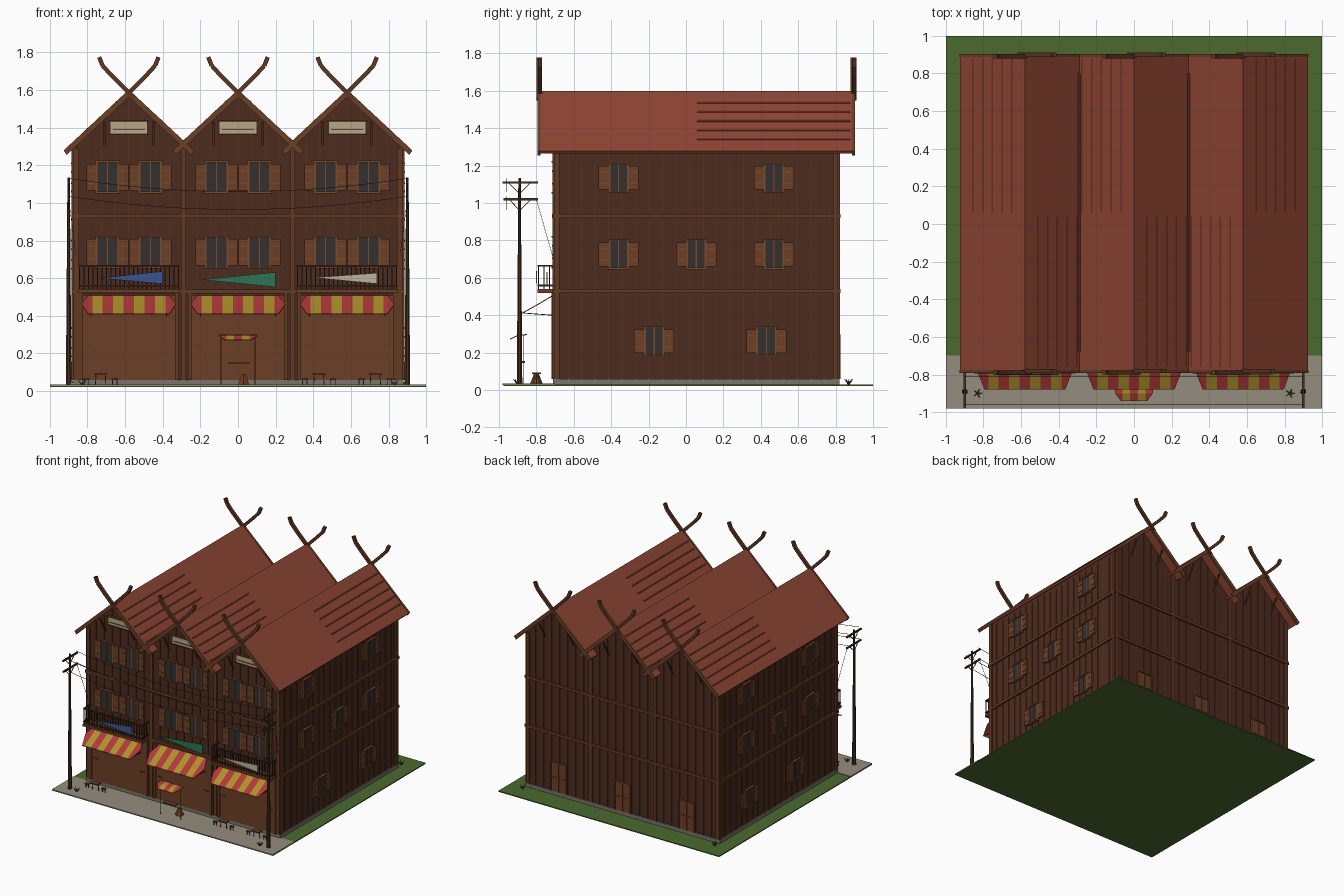
import bpy, bmesh, math
from mathutils import Vector

if "Cube" in bpy.data.objects:
    bpy.data.objects.remove(bpy.data.objects["Cube"])

mats = {}


def material(hexcol):
    if hexcol not in mats:
        m = bpy.data.materials.new("colour_" + hexcol)
        c = [int(hexcol[i:i + 2], 16) / 255 for i in (0, 2, 4)]
        m.diffuse_color = [v / 12.92 if v < 0.04 else ((v + 0.055) / 1.055) ** 2.4 for v in c] + [1]
        m.use_nodes = True
        m.node_tree.nodes["Principled BSDF"].inputs["Base Color"].default_value = m.diffuse_color
        mats[hexcol] = m
    return mats[hexcol]


class Part:
    """Collects simple solids into one named object."""
    def __init__(self, name, col):
        self.name, self.col, self.bm = name, col, bmesh.new()

    def solid(self, a, b):
        va, vb = [self.bm.verts.new(p) for p in a], [self.bm.verts.new(p) for p in b]
        n = len(va)
        self.bm.faces.new(va)
        self.bm.faces.new(vb[::-1])
        for i in range(n):
            self.bm.faces.new((va[i], vb[i], vb[(i + 1) % n], va[(i + 1) % n]))

    def box(self, x0, x1, y0, y1, z0, z1):
        self.solid(*[[(x0, y0, z), (x1, y0, z), (x1, y1, z), (x0, y1, z)] for z in (z0, z1)])

    def prism(self, pts, y0, y1):
        self.solid(*[[(x, y, z) for x, z in pts] for y in (y0, y1)])

    def bar(self, p, q, r0, r1=None, n=4):
        p, q = Vector(p), Vector(q)
        d = (q - p).normalized()
        u = d.cross(Vector((0, 1, 0)) if abs(d.y) < 0.9 else Vector((0, 0, 1))).normalized()
        v = d.cross(u)
        ang = [2 * math.pi * (i + 0.5) / n for i in range(n)]
        self.solid(*[[c + (u * math.cos(t) + v * math.sin(t)) * r for t in ang]
                     for c, r in ((p, r0), (q, r0 if r1 is None else r1))])

    def wall(self, side, u0, u1, o0, o1, z0, z1):
        # box on a wall: u runs along it, o is the distance out of it
        if side == "front":
            self.box(u0, u1, -0.70 - o1, -0.70 - o0, z0, z1)
        elif side == "back":
            self.box(u0, u1, 0.81 + o0, 0.81 + o1, z0, z1)
        elif side == "right":
            self.box(0.87 + o0, 0.87 + o1, u0, u1, z0, z1)
        else:
            self.box(-0.87 - o1, -0.87 - o0, u0, u1, z0, z1)

    def done(self):
        bmesh.ops.recalc_face_normals(self.bm, faces=self.bm.faces)
        me = bpy.data.meshes.new(self.name)
        self.bm.to_mesh(me)
        self.bm.free()
        me.materials.append(material(self.col))
        bpy.context.collection.objects.link(bpy.data.objects.new(self.name, me))


DARK, BROWN, TRIM, ROOF = "4C2B1E", "6C3F26", "643A23", "8E4533"
BAYS = (-0.58, 0, 0.58)
parts = []


def part(name, col):
    p = Part(name, col)
    parts.append(p)
    return p


# ground
part("grass", "4A6A2E").box(-1, 1, -0.975, 1, 0.022, 0.03)
part("pavement", "948C7E").box(-1, 1, -0.98, -0.70, 0.026, 0.034)
part("plinth", "7A746A").box(-0.88, 0.88, -0.71, 0.82, 0.03, 0.06)

# building body with three gables
outline = [(0.87, 0.06), (0.87, 1.30)]
for cx in BAYS[::-1]:
    outline += [(cx, 1.57), (cx - 0.29, 1.30)]
outline += [(-0.87, 0.06)]
part("house_body", DARK).prism(outline, -0.70, 0.81)

# roofs, tile strips, valley gutters
roof, tiles, gutter = part("roofs", ROOF), part("tile_strips", "6A3326"), part("valley_gutters", "4A241B")
for i, cx in enumerate(BAYS):
    for s in (-1, 1):
        roof.prism([(cx, 1.60), (cx + s * 0.345, 1.277), (cx + s * 0.335, 1.264), (cx, 1.575)], -0.78, 0.89)
        back = (s < 0) if i < 2 else (s > 0)
        y0, y1 = (0.06, 0.88) if back else (-0.76, 0.04)
        for k in range(5):
            d = 0.065 + 0.052 * k
            z = 1.60 - d * 0.936
            tiles.prism([(cx + s * d, z - 0.003), (cx + s * d, z + 0.004),
                         (cx + s * (d + 0.008), z - 0.004), (cx + s * (d + 0.008), z - 0.011)], y0, y1)
for x in (-0.29, 0.29):
    gutter.box(x - 0.011, x + 0.011, -0.68, 0.80, 1.31, 1.335)

# bargeboards with crossed horns, eave brackets
barge, horn, bracket = part("bargeboards", BROWN), part("gable_horns", "5E3622"), part("eave_brackets", TRIM)
for cx in BAYS:
    for y, o in ((-0.785, -1), (0.895, 1)):
        for s in (-1, 1):
            yy = y + 0.004 * s
            barge.prism([(cx, 1.602), (cx + s * 0.347, 1.279), (cx + s * 0.33, 1.255), (cx, 1.562)], y - 0.008, y + 0.008)
            path = [(-0.03, 1.555), (0.09, 1.675), (0.14, 1.73), (0.158, 1.775)]
            for (a, za), (b, zb) in zip(path, path[1:]):
                horn.bar((cx + s * a, yy, za), (cx + s * b, yy, zb), 0.016)
    for s in (-1, 1):
        x = cx + s * 0.13
        for yw, ye in ((-0.70, -0.77), (0.81, 0.88)):
            bracket.bar((x, yw, 1.30), (x, ye, 1.43), 0.007)

# posts, floor beams and board battens on all walls
frame, batten = part("posts_and_beams", TRIM), part("wall_battens", "55301F")
for side in ("front", "back", "left", "right"):
    wide = side in ("front", "back")
    a, b = (-0.87, 0.87) if wide else (-0.70, 0.81)
    for z in (0.53, 0.93):
        frame.wall(side, a - 0.012, b + 0.012, 0, 0.016, z - 0.011, z + 0.011)
    for u in ((-0.86, -0.29, 0.29, 0.86) if wide else (-0.69, 0.80)):
        frame.wall(side, u - 0.014, u + 0.014, 0, 0.014, 0.06, 1.29)
    n = 24 if wide else 21
    for i in range(1, n):
        u = a + (b - a) * i / n
        top = 1.27
        if wide:
            top = 1.57 - 0.931 * min(abs(u - c) for c in BAYS) - 0.01
        batten.wall(side, u - 0.004, u + 0.004, 0, 0.005, 0.53 if side == "front" else 0.06, top)

# windows with open shutters
pane, wframe, shutter = part("window_panes", "35302E"), part("window_frames", "7A4A2C"), part("shutters", BROWN)


def window(side, u, z0, w, h, sw):
    pane.wall(side, u - w / 2, u + w / 2, 0, 0.009, z0, z0 + h)
    wframe.wall(side, u - 0.003, u + 0.003, 0, 0.012, z0, z0 + h)
    for z in (z0 - 0.004, z0 + h - 0.004):
        wframe.wall(side, u - w / 2 - 0.006, u + w / 2 + 0.006, 0, 0.018, z, z + 0.009)
    for s in (-1, 1):
        e = u + s * w / 2
        wframe.wall(side, e - 0.005, e + 0.005, 0, 0.015, z0, z0 + h)
        c = e + s * (sw / 2 + 0.002)
        shutter.wall(side, c - sw / 2, c + sw / 2, 0, 0.014, z0 + 0.012, z0 + h - 0.012)
        for k in (0.3, 0.7):
            wframe.wall(side, c - sw * 0.35, c + sw * 0.35, 0, 0.017, z0 + h * k - 0.004, z0 + h * k + 0.004)


for z in (0.655, 1.055):
    for cx in BAYS:
        for s in (-1, 1):
            window("front", cx + s * 0.114, z, 0.115, 0.165, 0.052)
for side in ("left", "right"):
    for z, ys in ((1.06, (-0.36, 0.47)), (0.65, (-0.36, 0.055, 0.47)), (0.185, (-0.17, 0.43))):
        for y in ys:
            window(side, y, z, 0.10, 0.15, 0.055)

# gable vents, shopfronts, back doors
vent, slat = part("gable_vents", "B5A98C"), part("vent_slats", BROWN)
shop, door = part("shop_fronts", BROWN), part("back_doors", BROWN)
for cx in BAYS:
    vent.wall("front", cx - 0.10, cx + 0.10, 0, 0.012, 1.37, 1.43)
    slat.wall("front", cx - 0.085, cx + 0.085, 0, 0.016, 1.387, 1.393)
    for z in (1.363, 1.43):
        slat.wall("front", cx - 0.107, cx + 0.107, 0, 0.018, z, z + 0.007)
    shop.wall("front", cx - 0.25, cx + 0.25, 0, 0.012, 0.06, 0.51)
    for s in (-1, 1):
        frame.wall("front", cx + s * 0.255 - 0.01, cx + s * 0.255 + 0.01, 0, 0.02, 0.06, 0.52)
        frame.wall("front", cx + s * 0.21 - 0.02, cx + s * 0.21 + 0.02, 0.01, 0.018, 0.24, 0.248)
    door.wall("back", cx - 0.065, cx + 0.065, 0, 0.012, 0.06, 0.29)
    for x in (-0.068, 0, 0.068):
        slat.wall("back", cx + x - 0.004, cx + x + 0.004, 0, 0.017, 0.06, 0.295)
    for z in (0.17, 0.29):
        slat.wall("back", cx - 0.068, cx + 0.068, 0, 0.016, z, z + 0.008)

# striped awnings, widest along their middle line
red, yellow, stay = part("awning_red", "B03A38"), part("awning_yellow", "B0912C"), part("awning_stays", "3A2A22")


def awning(cx, hw, inset, rows, n):
    for i in range(n):
        p = red if i % 2 == 0 else yellow
        a, b = cx - hw + 2 * hw * i / n, cx - hw + 2 * hw * (i + 1) / n
        for r0, r1 in zip(rows, rows[1:]):
            def quad(dz):
                out = []
                for (y, z, k), e in ((r0, a), (r0, b), (r1, b), (r1, a)):
                    lim = hw - inset * k
                    out.append((max(cx - lim, min(cx + lim, e)), y, z + dz))
                return out
            p.solid(quad(0), quad(-0.006))


for cx in BAYS:
    awning(cx, 0.25, 0.035, [(-0.71, 0.51, 1), (-0.79, 0.462, 0), (-0.88, 0.412, 1)], 9)
    for s in (-1, 1):
        stay.bar((cx + s * 0.2, -0.71, 0.40), (cx + s * 0.2, -0.87, 0.412), 0.003)

# balconies on the outer bays
deck, rail = part("balcony_decks", BROWN), part("balcony_rails", "3E2519")
for cx in (-0.58, 0.58):
    deck.box(cx - 0.27, cx + 0.27, -0.795, -0.70, 0.52, 0.54)
    for z in (0.555, 0.66):
        rail.box(cx - 0.268, cx + 0.268, -0.793, -0.783, z, z + 0.009)
        for s in (-1, 1):
            rail.box(cx + s * 0.263 - 0.005, cx + s * 0.263 + 0.005, -0.79, -0.70, z, z + 0.009)
    for i in range(23):
        x = cx - 0.263 + 0.526 * i / 22
        rail.box(x - 0.003, x + 0.003, -0.791, -0.785, 0.54, 0.665)
    for s in (-1, 1):
        for y in (-0.76, -0.73):
            rail.box(cx + s * 0.263 - 0.003, cx + s * 0.263 + 0.003, y - 0.003, y + 0.003, 0.54, 0.665)

# hanging cloths
part("blue_cloth", "3A5590").prism([(-0.74, 0.60), (-0.40, 0.637), (-0.40, 0.57)], -0.802, -0.797)
part("green_cloth", "2F7552").prism([(-0.20, 0.592), (0.20, 0.632), (0.20, 0.553)], -0.745, -0.74)
part("white_cloth", "BDB5A2").prism([(0.40, 0.603), (0.74, 0.628), (0.74, 0.57)], -0.802, -0.797)

# utility poles with cross arms, and sagging wires
pole, wire = part("utility_poles", "47301F"), part("wires", "2A2624")
for x in (-0.9, 0.9):
    pole.bar((x, -0.89, 0.03), (x, -0.89, 1.135), 0.016, 0.007, 8)
    for z, y0 in ((1.11, -0.98), (1.02, -0.975)):
        pole.box(x - 0.006, x + 0.006, y0, -0.79, z - 0.006, z + 0.006)
        for y in (y0 + 0.03, -0.83):
            pole.bar((x, y, z), (x, -0.89, z - 0.06), 0.003)
    wire.bar((x, -0.80, 1.02), (x * 0.95, -0.70, 0.67), 0.0015)
for z in (1.13, 1.035):
    for y in (-0.96, -0.81):
        pts = [(x, y, z - 0.07 * (1 - (x / 0.9) ** 2)) for x in [-0.9 + 0.15 * i for i in range(13)]]
        for p, q in zip(pts, pts[1:]):
            wire.bar(p, q, 0.0018)

# street stall with a small striped canopy
awning(0, 0.10, 0.03, [(-0.85, 0.30, 0), (-0.90, 0.295, 0), (-0.94, 0.275, 1)], 5)
stall = part("street_stall", BROWN)
for x in (-0.09, 0.09):
    stall.bar((x, -0.87, 0.03), (x, -0.87, 0.295), 0.003)
stall.box(-0.05, 0.06, -0.90, -0.86, 0.145, 0.155)
stall.bar((0.03, -0.80, 0.03), (0.03, -0.80, 0.09), 0.035, 0.012, 6)

# low tables and stools on the pavement
seats = part("tables_and_stools", "5E3A26")
for cx in (-0.73, 0.43, 0.73):
    for dx, w, h in ((0, 0.035, 0.085), (-0.075, 0.016, 0.06), (0.075, 0.016, 0.06)):
        x = cx + dx
        seats.box(x - w, x + w, -0.80 - w * 0.7, -0.80 + w * 0.7, h, h + 0.008)
        for s in (-1, 1):
            seats.bar((x + s * w * 0.8, -0.80, 0.03), (x + s * w * 0.7, -0.80, h), 0.003)

# small grass tufts at the corners
tuft = part("grass_tufts", "3C5E28")
for x, y in ((0.87, 0.87), (-0.87, 0.87), (-0.83, -0.90), (0.83, -0.90)):
    for k in range(5):
        t = k * 2 * math.pi / 5
        tuft.bar((x, y, 0.03), (x + 0.025 * math.cos(t), y + 0.025 * math.sin(t), 0.06), 0.006, 0.001, 3)

for p in parts:
    p.done()
